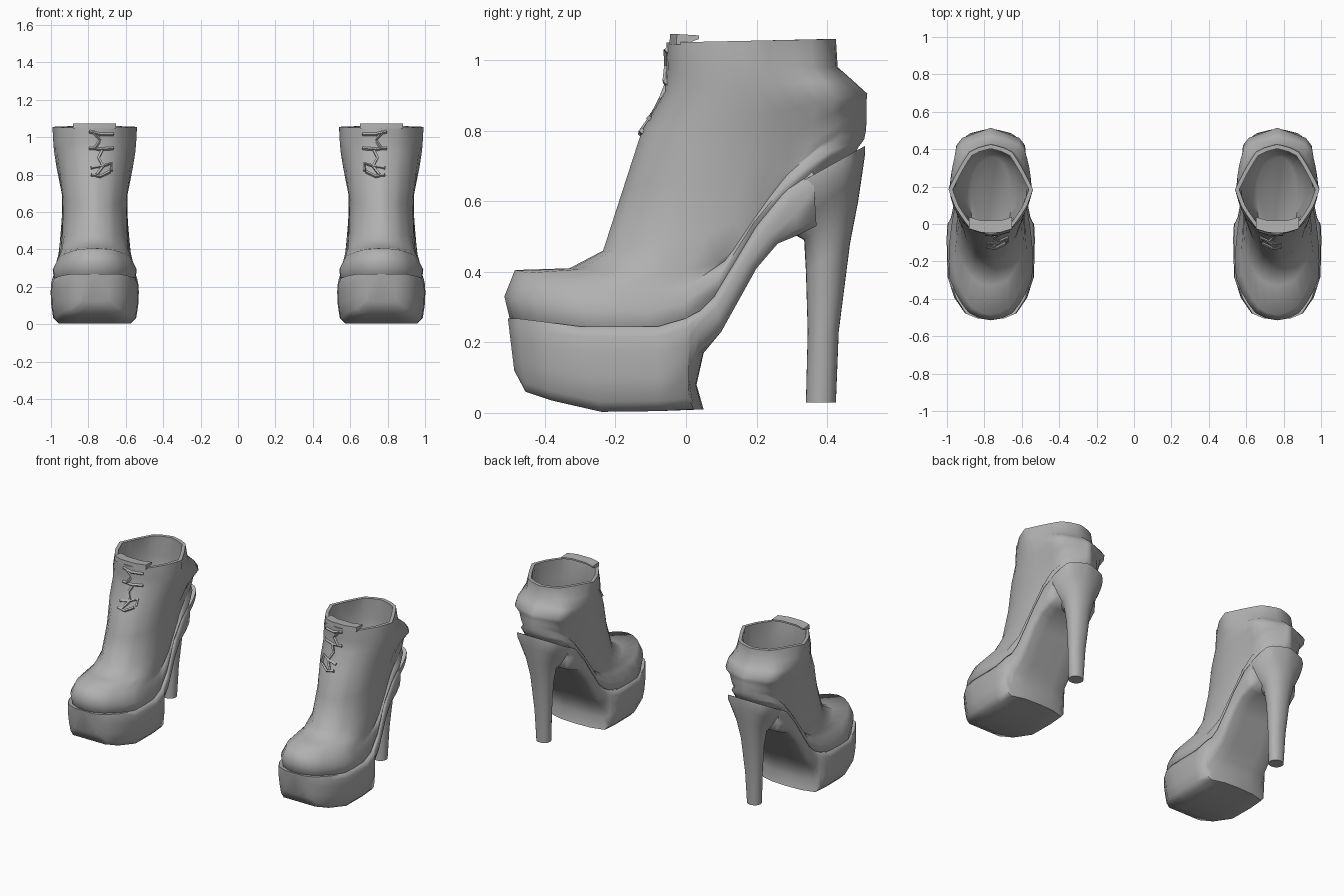
import bpy, bmesh, math

if "Cube" in bpy.data.objects:
    bpy.data.objects.remove(bpy.data.objects["Cube"])

CX = -0.766  # centre line of the left boot, the right one is mirrored
N = 16       # segments along half a ring

leather = bpy.data.materials.new("grey_leather")
leather.diffuse_color = (0.44, 0.44, 0.44, 1)
leather.use_nodes = True
leather.node_tree.nodes["Principled BSDF"].inputs["Base Color"].default_value = leather.diffuse_color


def lerp(a, b, t):
    return a + (b - a) * t


def curve(table, v):
    for (a, fa), (b, fb) in zip(table, table[1:]):
        if v <= b:
            return lerp(fa, fb, max(0, (v - a) / (b - a)))
    return table[-1][1]


def finish(obj, angle=50):
    obj.data.materials.append(leather)
    mod = obj.modifiers.new("other_boot", 'MIRROR')
    mod.use_mirror_merge = False
    bpy.ops.object.select_all(action='DESELECT')
    obj.select_set(True)
    bpy.context.view_layer.objects.active = obj
    bpy.ops.object.shade_smooth_by_angle(angle=math.radians(angle))


def loft(name, rings, cap_start=True, cap_end=True, angle=75):
    bm = bmesh.new()
    rows = [[bm.verts.new((p[0] + CX, p[1], p[2])) for p in r] for r in rings]
    n = len(rows[0])
    for a, b in zip(rows, rows[1:]):
        for i in range(n):
            j = (i + 1) % n
            bm.faces.new((a[i], a[j], b[j], b[i]))
    if cap_start:
        bm.faces.new(rows[0])
    if cap_end:
        bm.faces.new(rows[-1])
    bmesh.ops.recalc_face_normals(bm, faces=bm.faces)
    me = bpy.data.meshes.new(name)
    bm.to_mesh(me)
    bm.free()
    obj = bpy.data.objects.new(name, me)
    bpy.context.collection.objects.link(obj)
    finish(obj, angle)


def both_sides(half):
    return half + [(-x, y, z) for x, y, z in reversed(half[1:-1])]


# Seam between upper and sole: height along y, and outline width from toe to heel
SEAM = [(-.5, .27), (-.3, .245), (-.08, .245), (.04, .29), (.08, .33), (.14, .43),
        (.2, .53), (.29, .64), (.4, .72), (.49, .755)]
PLAN = [(0, 0), (.01, .06), (.04, .12), (.1, .165), (.2, .22), (.3, .225), (.45, .22),
        (.55, .2), (.7, .172), (.86, .168), (.95, .125), (1, 0)]
# Relative outlines: angular heel counter and eight-sided rim
COUNTER = [(0, 0), (.04, .4), (.15, .71), (.3, .91), (.5, 1), (.9, .89), (1, 0)]
RIM = [(0, 0), (.05, .45), (.3, .82), (.5, 1), (.94, .45), (1, 0)]


def ring(yf, zf, yb, zb, hw, s, shape=None, mix=1):
    """Closed ring: s = 0 follows the seam and foot outline, s = 1 is flat.
    An optional relative outline replaces the oval by the mix amount."""
    half = []
    for k in range(N + 1):
        a = math.pi * k / N
        t = (1 - math.cos(a)) / 2
        sag = curve(SEAM, lerp(-.5, .49, t)) - lerp(.27, .755, t)
        oval = max(0, math.sin(a)) ** .9
        if shape:
            oval = lerp(oval, curve(shape, t), mix)
        x = 0 if k in (0, N) else lerp(curve(PLAN, t) * hw / .22, oval * hw, s)
        half.append((x, lerp(yf, yb, t), lerp(zf, zb, t) + (1 - s) * sag))
    return both_sides(half)


# Upper with tucked-in lower edge, rim, lining and foot bed
loft("boot_upper", [ring(*r) for r in (
    (-.47, .235, .46, .70, .19, 0),
    (-.50, .268, .49, .755, .214, 0),
    (-.515, .33, .505, .775, .22, 0),
    (-.485, .405, .51, .80, .19, 0),
    (-.33, .41, .512, .83, .182, .2, COUNTER),
    (-.235, .46, .512, .86, .178, .5, COUNTER),
    (-.18, .63, .512, .885, .178, .75, COUNTER),
    (-.125, .80, .514, .905, .205, .95, COUNTER),
    (-.06, .91, .47, .945, .218, 1, COUNTER, .6),
    (-.055, .98, .43, .98, .222, 1, RIM, .3),
    (-.055, 1.05, .425, 1.06, .226, 1, RIM, .8),
    (-.035, 1.05, .402, 1.06, .203, 1, RIM, .8),
    (-.02, .93, .40, .93, .19, 1),
    (-.05, .75, .40, .80, .15, 1),
    (-.10, .58, .36, .72, .11, 1))], cap_start=False)

# Platform and arch: top y/z, bottom y/z, half width, backward curve of the rear face
SECTION = [(0, 0), (.94, 0), (.985, .12), (1, .3), (.985, .6), (.94, .88), (.82, 1), (.45, 1), (0, 1)]
stations = [
    (-.505, .268, -.487, .12, .075, 0), (-.48, .268, -.455, .06, .14, 0),
    (-.40, .258, -.38, .035, .195, 0), (-.30, .245, -.24, .003, .231, 0),
    (-.08, .245, -.08, .005, .236, 0), (.0, .268, .05, .01, .232, .05),
    (.02, .28, .03, .08, .222, .03), (.04, .29, .05, .17, .212, .02),
    (.08, .33, .10, .23, .202, 0), (.14, .43, .20, .41, .188, 0),
    (.20, .53, .26, .48, .18, 0), (.29, .64, .32, .505, .174, 0),
    (.36, .69, .37, .53, .162, 0)]
loft("platform_sole", [both_sides([(hw * w, lerp(yt, yb, f) - bend * f * w ** 3, lerp(zt, zb, f))
                                   for w, f in SECTION])
                       for yt, zt, yb, zb, hw, bend in stations])

# Tall tapered heel with the cup that carries the back of the upper
loft("heel", [ring(*r) for r in (
    (.20, .585, .508, .757, .165, 1, COUNTER, .6), (.24, .55, .508, .735, .163, 1, COUNTER, .5),
    (.29, .515, .50, .68, .132, 1, COUNTER, .3),
    (.335, .49, .488, .60, .095, 1), (.34, .40, .465, .48, .072, 1),
    (.345, .23, .433, .23, .055, 1), (.34, .03, .425, .03, .045, 1))])

# Tongue edge folded over the rim
loft("tongue", [[(x, y + abs(x) * .3, z) for y, z in ((-.062, 1.045), (-.06, 1.074), (.003, 1.07), (.003, 1.06), (-.04, 1.045))]
                for x in (-.115, -.05, .05, .115)], angle=30)


# Laces lying on the front of the shaft, given as x/z paths
FRONT = [(.75, -.143), (.80, -.126), (.91, -.06), (.98, -.055), (1.1, -.055)]


def lace(name, path):
    cu = bpy.data.curves.new(name, 'CURVE')
    cu.dimensions = '3D'
    cu.bevel_depth = .009
    cu.bevel_resolution = 0
    cu.use_fill_caps = True
    sp = cu.splines.new('POLY')
    sp.points.add(len(path) - 1)
    for p, (x, z) in zip(sp.points, path):
        p.co = (CX + x, curve(FRONT, z) + 2.2 * x * x, z, 1)
    tmp = bpy.data.objects.new(name, cu)
    me = bpy.data.meshes.new_from_object(tmp)
    bpy.data.objects.remove(tmp)
    obj = bpy.data.objects.new(name, me)
    bpy.context.collection.objects.link(obj)
    finish(obj)


for i, path in enumerate((
        [(-.03, 1.03), (.03, 1.015), (.10, 1.015)],
        [(-.03, .94), (.03, .935), (.10, .94)],
        [(-.02, .835), (.04, .845), (.09, .86), (.09, .82)],
        [(-.02, .80), (.03, .79), (.08, .815)],
        [(-.01, 1.03), (.03, .985), (.0, .94)],
        [(.04, .93), (.02, .89), (.045, .845), (.01, .80)])):
    lace("lace_%d" % (i + 1), path)
